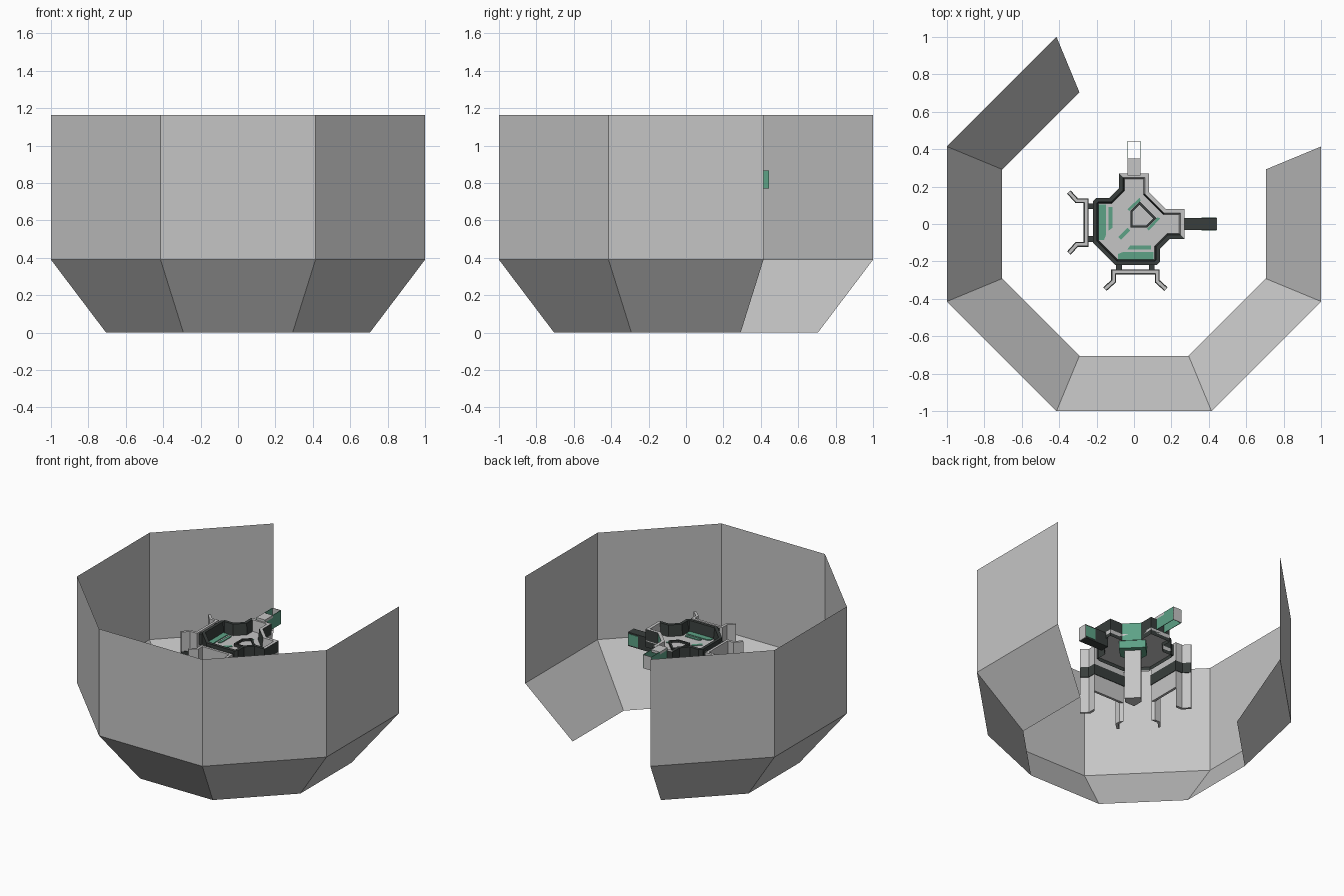
import bpy, bmesh, math
from mathutils import Vector

if "Cube" in bpy.data.objects:
    bpy.data.objects.remove(bpy.data.objects["Cube"])


def material(name, rgb):
    m = bpy.data.materials.new(name)
    m.diffuse_color = (*rgb, 1)
    m.use_nodes = True
    m.node_tree.nodes["Principled BSDF"].inputs["Base Color"].default_value = m.diffuse_color
    return m


GREY = material("light grey", (0.56, 0.56, 0.56))
DARK = material("charcoal", (0.04, 0.048, 0.045))
GREEN = material("muted green", (0.11, 0.36, 0.24))


def finish(name, bm, mats):
    me = bpy.data.meshes.new(name)
    bm.to_mesh(me)
    bm.free()
    for m in mats:
        me.materials.append(m)
    ob = bpy.data.objects.new(name, me)
    bpy.context.collection.objects.link(ob)
    return ob


def prism(name, pts, z0, z1, mat):
    """Closed outline extruded upwards."""
    bm = bmesh.new()
    f = bm.faces.new([bm.verts.new((x, y, z0)) for x, y in pts])
    top = bmesh.ops.extrude_face_region(bm, geom=[f])["geom"]
    bmesh.ops.translate(bm, vec=(0, 0, z1 - z0),
                        verts=[v for v in top if isinstance(v, bmesh.types.BMVert)])
    bmesh.ops.recalc_face_normals(bm, faces=bm.faces)
    return finish(name, bm, [mat])


def box(name, x0, x1, y0, y1, z0, z1, mat):
    return prism(name, [(x0, y0), (x1, y0), (x1, y1), (x0, y1)], z0, z1, mat)


def offset(pts, d, closed=True):
    """Move an outline sideways to its left by d, with mitred corners."""
    out, n = [], len(pts)
    for i in range(n):
        p = Vector(pts[i])
        a = Vector(pts[i - 1]) if closed or i > 0 else None
        b = Vector(pts[(i + 1) % n]) if closed or i < n - 1 else None
        ns = []
        for s, e in ((a, p), (p, b)):
            if s is not None and e is not None:
                t = (e - s).normalized()
                ns.append(Vector((-t.y, t.x)))
        m = sum(ns, Vector((0, 0))).normalized()
        out.append(tuple(p + m * (d / m.dot(ns[0]))))
    return out


def swap(pts):
    """Mirror across the x = y diagonal."""
    return [(y, x) for x, y in pts]


# Outer shell: six of eight octagon bays, a sloped skirt under an upright wall
k = math.tan(math.pi / 8)
bm = bmesh.new()
rows = []
for r, z in ((0.705, 0), (1, 0.39), (1, 1.165)):
    R = r / math.cos(math.pi / 8)
    rows.append([bm.verts.new((R * math.cos(a), R * math.sin(a), z))
                 for a in (math.radians(22.5 - 45 * i) for i in range(7))])
for lo, hi in zip(rows, rows[1:]):
    for i in range(6):
        bm.faces.new((lo[i + 1], lo[i], hi[i], hi[i + 1]))
finish("shell_wall", bm, [GREY])

# Platform floor, outline counter-clockwise and symmetric about the diagonal
half = [(0.27, 0.08), (0.17, 0.08)]
right = [(-0.1, -0.22), (0.12, -0.22), (0.14, -0.2), (0.14, -0.13),
         (0.19, -0.08), (0.27, -0.08)] + half
outline = right + swap(right)[::-1]
prism("platform_floor", outline, 0.745, 0.77, GREY)

# Rim wall around the platform, sloping inwards to the top
bm = bmesh.new()
loops = [(outline, 0.72), (outline, 0.85), (offset(outline, 0.022), 0.85),
         (offset(outline, 0.03), 0.77)]
rings = [[bm.verts.new((x, y, z)) for x, y in pts] for pts, z in loops]
n = len(outline)
for j in range(3):
    for i in range(n):
        f = bm.faces.new((rings[j][i], rings[j][(i + 1) % n],
                          rings[j + 1][(i + 1) % n], rings[j + 1][i]))
        c = f.calc_center_median()
        if j and c.x + c.y > 0.215:
            f.material_index = 1
        elif j == 0 and c.x + c.y > 0.2 and abs(c.x - c.y) < 0.02:
            f.material_index = 2
finish("platform_rim", bm, [DARK, GREY, GREEN])

# Central five-sided column with dark edge and green collar
pent = [(-0.02, -0.02), (0.07, -0.02), (0.12, 0.03), (0.03, 0.12), (-0.02, 0.07)]
prism("column", offset(pent, 0.01), 0.33, 0.776, GREY)
prism("column_collar", offset(pent, -0.025), 0.69, 0.745, GREEN)
inner = offset(pent, 0.012)
for i in range(5):
    j = (i + 1) % 5
    prism("column_edge", [pent[i], pent[j], inner[j], inner[i]], 0.77, 0.79, DARK)
prism("floor_trim", [(-0.035, -0.02), (-0.02, -0.035), (-0.07, -0.085),
                     (-0.085, -0.07)], 0.77, 0.774, GREEN)
for flip in (False, True):
    g = swap if flip else list
    # Painted floor bars
    prism("floor_bar", g([(-0.085, -0.16), (-0.06, -0.15), (0.105, -0.15), (0.105, -0.19),
                          (-0.05, -0.205), (-0.085, -0.19)]), 0.77, 0.776, GREEN)
    prism("floor_bar_small", g([(-0.035, -0.135), (-0.02, -0.115), (0.09, -0.115),
                                (0.09, -0.135)]), 0.77, 0.776, GREEN)
    prism("column_trim", g([(0.125, 0.035), (0.14, 0.03), (0.08, -0.035),
                            (0.07, -0.025)]), 0.77, 0.774, GREEN)

    # Hanging plate with flared end flanges
    path = [(-0.15, -0.355), (-0.1, -0.31), (-0.1, -0.265),
            (0.115, -0.265), (0.115, -0.31), (0.165, -0.355)]
    back = offset(path, 0.018, False)
    for i in range(5):
        quad = [path[i], path[i + 1], back[i + 1], back[i]]
        mid = i == 2
        prism("hanging_plate" if mid else "plate_flange", g(quad),
              0.5 if mid else 0.36, 0.84, GREY)
        # Dark band around the plate
        c = sum((Vector(q) for q in quad), Vector((0, 0))) / 4
        fat = [offset(path, -0.004, False)[i], offset(path, -0.004, False)[i + 1],
               offset(path, 0.022, False)[i + 1], offset(path, 0.022, False)[i]]
        prism("plate_band", g(fat), 0.625, 0.7, DARK)
    # Ties joining the plate to the platform
    for x in (-0.08, 0.095):
        prism("plate_tie", g([(x - 0.015, -0.25), (x + 0.015, -0.25),
                              (x + 0.015, -0.2), (x - 0.015, -0.2)]), 0.75, 0.83, DARK)

# Rear arm: short roof, green cheeks and a grey end
box("rear_arm_roof", -0.035, 0.035, 0.26, 0.35, 0.85, 0.868, GREY)
for x in (-0.035, 0.031):
    box("rear_arm_cheek", x, x + 0.004, 0.26, 0.445, 0.77, 0.868, GREEN)
box("rear_arm_end", -0.035, 0.035, 0.441, 0.445, 0.77, 0.868, GREY)

# Right arm: lower dark beam with green side plates and a grey end
box("right_arm_beam", 0.25, 0.44, -0.033, 0.033, 0.665, 0.765, DARK)
for y in (-0.036, 0.033):
    box("right_arm_side", 0.36, 0.44, y, y + 0.003, 0.675, 0.755, GREEN)
box("right_arm_end", 0.44, 0.444, -0.033, 0.033, 0.665, 0.765, GREY)
